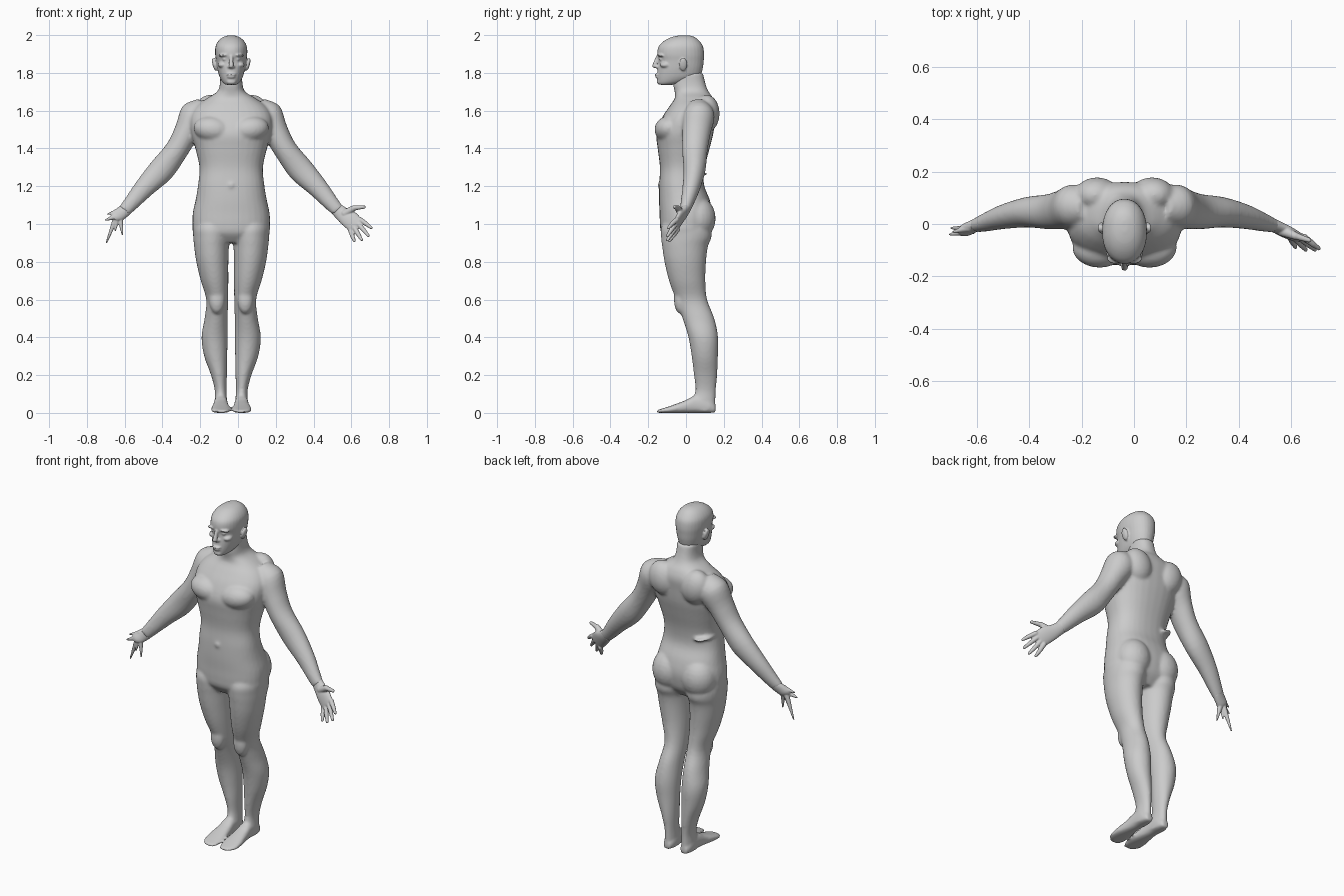
import bpy, bmesh, math
from mathutils import Vector, Matrix

X0 = -0.036          # body centre line
X, Y, Z = Vector((1, 0, 0)), Vector((0, 1, 0)), Vector((0, 0, 1))


def spline(rows, steps=4):
    """Catmull-Rom through the section rows."""
    out = []
    for i in range(len(rows) - 1):
        p = [rows[max(i - 1, 0)], rows[i], rows[i + 1], rows[min(i + 2, len(rows) - 1)]]
        for k in range(steps):
            t = k / steps
            out.append([0.5 * (2 * b + (c - a) * t + (2 * a - 5 * b + 4 * c - d) * t * t
                               + (3 * b - a - 3 * c + d) * t ** 3) for a, b, c, d in zip(*p)])
    return out + [list(rows[-1])]


def loft(bm, rows, u, v, power=2.0, n=32):
    """Rows are centre x, y, z and the two half sizes along u and v."""
    rings = []
    for x, y, z, a, b in spline(rows):
        ring = []
        for i in range(n):
            t = 2 * math.pi * i / n
            c, s = math.cos(t), math.sin(t)
            c = math.copysign(abs(c) ** (2 / power), c)
            s = math.copysign(abs(s) ** (2 / power), s)
            ring.append(bm.verts.new(Vector((x, y, z)) + u * a * c + v * b * s))
        rings.append(ring)
    for r, q in zip(rings, rings[1:]):
        for i in range(n):
            bm.faces.new((r[i], r[(i + 1) % n], q[(i + 1) % n], q[i]))
    bm.faces.new(rings[0])
    bm.faces.new(rings[-1])


def blob(bm, c, r, tilt=0):
    m = Matrix.Translation(c) @ Matrix.Rotation(tilt, 4, 'Y') @ Matrix.Diagonal((*r, 1))
    bmesh.ops.create_uvsphere(bm, u_segments=24, v_segments=14, radius=1, matrix=m)


def bone(bm, p, q, r1, r2):
    """Tapered round-ended rod from p to q."""
    p, q = Vector(p), Vector(q)
    m = Matrix.Translation((p + q) / 2) @ Z.rotation_difference(q - p).to_matrix().to_4x4()
    bmesh.ops.create_cone(bm, cap_ends=True, segments=14, radius1=r1, radius2=r2,
                          depth=(q - p).length, matrix=m)
    blob(bm, p, (r1,) * 3)
    blob(bm, q, (r2,) * 3)


def skin(bm, name, voxel, smooth):
    """Fuse overlapping volumes into one smooth skin."""
    bmesh.ops.recalc_face_normals(bm, faces=bm.faces[:])
    me = bpy.data.meshes.new(name)
    bm.to_mesh(me)
    bm.free()
    ob = bpy.data.objects.new(name, me)
    bpy.context.collection.objects.link(ob)
    mod = ob.modifiers.new("fuse", 'REMESH')
    mod.mode, mod.voxel_size, mod.use_smooth_shade = 'VOXEL', voxel, True
    if smooth:
        mod = ob.modifiers.new("relax", 'SMOOTH')
        mod.factor, mod.iterations = 0.5, smooth
    return ob


def upright(rows, cx=X0, s=1):
    """z, offset, half width, front y, back y -> loft rows."""
    return [(cx + s * o, (f + b) / 2, z, w, (b - f) / 2) for z, o, w, f, b in rows]


# Torso and neck
body = bmesh.new()
loft(body, upright([
    (.90, 0, .10, -.09, .08), (.95, 0, .195, -.13, .12), (1.0, 0, .205, -.138, .135),
    (1.06, 0, .203, -.14, .14), (1.13, 0, .188, -.143, .125), (1.21, 0, .175, -.142, .095),
    (1.30, 0, .168, -.138, .10), (1.40, 0, .19, -.150, .125), (1.48, 0, .212, -.157, .145),
    (1.56, 0, .218, -.128, .155), (1.62, 0, .19, -.09, .16), (1.665, 0, .13, -.06, .145),
    (1.70, 0, .075, -.06, .12), (1.74, 0, .060, -.068, .104), (1.80, 0, .058, -.06, .09)]),
    X, Y, 2.35)
blob(body, (X0, -.137, 1.205), (.018, .014, .018))          # navel
blob(body, (-.15, .02, 1.265), (.055, .095, .014), .15)     # waist fold

for s in (1, -1):
    # Chest, shoulder blades, buttocks, kneecaps
    blob(body, (X0 + s * .095, -.09, 1.50), (.105, .077, .07), s * -.15)
    blob(body, (X0 + s * .105, .11, 1.585), (.085, .068, .10), s * .3)
    blob(body, (X0 + s * .095, .06, 1.03), (.10, .097, .115))
    blob(body, (X0 + s * .075, -.03, .60), (.042, .034, .075))

    # Legs
    loft(body, upright([
        (1.04, .10, .08, -.10, .10), (.98, .103, .098, -.132, .13), (.93, .103, .098, -.132, .135),
        (.88, .104, .092, -.126, .116), (.80, .10, .085, -.114, .106), (.70, .088, .073, -.09, .102),
        (.60, .074, .058, -.054, .112), (.50, .08, .061, -.018, .15), (.40, .088, .069, .013, .17),
        (.30, .082, .061, .03, .169), (.20, .065, .042, .042, .165), (.12, .056, .031, .05, .158),
        (.06, .055, .033, .03, .156), (.005, .055, .032, .04, .155)], X0, s), X, Y)

    # Feet: y, offset, half width, top height
    loft(body, [(X0 + s * o, y, h / 2, w, h / 2) for y, o, w, h in (
        (.157, .055, .02, .04), (.12, .055, .034, .07), (.05, .055, .036, .09),
        (0, .055, .041, .068), (-.06, .056, .05, .045), (-.11, .056, .05, .028),
        (-.135, .053, .042, .02), (-.155, .048, .025, .014))], X, Z, 2.6)

    # Arms
    loft(body, [(X0 + s * o, y, z, a, b) for o, y, z, a, b in (
        (.14, .065, 1.635, .045, .05), (.19, .068, 1.575, .083, .083), (.24, .055, 1.48, .068, .075),
        (.29, .047, 1.39, .062, .067), (.37, .045, 1.285, .068, .058), (.46, .028, 1.19, .054, .047),
        (.525, .008, 1.115, .042, .036), (.565, -.005, 1.07, .035, .027))],
        Vector((s * .8, 0, .6)), Y)
skin(body, "body", .0085, 5)

# Head
head = bmesh.new()
loft(head, upright([
    (1.737, 0, .028, -.142, -.07), (1.75, 0, .045, -.150, .0), (1.78, 0, .062, -.153, .07),
    (1.82, 0, .073, -.150, .088), (1.865, 0, .080, -.145, .094), (1.90, 0, .085, -.152, .096),
    (1.94, 0, .083, -.145, .09), (1.97, 0, .067, -.115, .07), (1.99, 0, .042, -.075, .045),
    (1.999, 0, .012, -.03, .015)]), X, Y, 2.15)
bone(head, (X0, -.150, 1.885), (X0, -.166, 1.838), .009, .013)     # nose
blob(head, (X0, -.148, 1.832), (.021, .016, .010))
blob(head, (X0, -.150, 1.791), (.026, .016, .006))                 # lips
blob(head, (X0, -.149, 1.778), (.023, .015, .006))
blob(head, (X0, -.138, 1.752), (.026, .017, .014))                 # chin
for s in (1, -1):
    blob(head, (X0 + s * .036, -.132, 1.894), (.032, .02, .008), s * .1)   # brow
    blob(head, (X0 + s * .034, -.130, 1.872), (.013, .012, .007))          # eye
    blob(head, (X0 + s * .046, -.108, 1.842), (.025, .03, .016))           # cheek
    blob(head, (X0 + s * .088, -.015, 1.845), (.011, .022, .036), s * .25) # ear
skin(head, "head", .005, 3)

# Open right-hand side hand
hand = bmesh.new()
loft(hand, [(.52, 0, 1.08, .034, .026), (.55, -.014, 1.055, .04, .024),
            (.585, -.032, 1.03, .048, .022), (.62, -.05, .997, .046, .016),
            (.628, -.054, .989, .038, .011)], Vector((.72, 0, .69)), Y)
for k, m, t in (
        ((.648, -.05, 1.022), (.68, -.075, 1.00), (.705, -.093, .98)),
        ((.634, -.053, 1.003), (.665, -.078, .968), (.690, -.098, .938)),
        ((.614, -.052, .985), (.635, -.077, .948), (.655, -.098, .916)),
        ((.595, -.045, .970), (.605, -.068, .938), (.616, -.088, .911))):
    bone(hand, k, m, .0135, .012)
    bone(hand, m, t, .012, .008)
bone(hand, (.565, -.025, 1.055), (.615, -.045, 1.085), .022, .015)
bone(hand, (.615, -.045, 1.085), (.668, -.062, 1.09), .014, .009)
skin(hand, "open_hand", .004, 2)

# Crumpled opposite hand with spiky fingers
claw = bmesh.new()
loft(claw, [(-.59, 0, 1.08, .034, .026), (-.615, -.01, 1.06, .036, .024),
            (-.64, -.022, 1.04, .034, .024), (-.655, -.03, 1.028, .022, .016)],
     Vector((-.8, 0, .6)), Y)
for base, tip in (((-.65, -.03, 1.04), (-.703, -.04, 1.02)), ((-.645, -.02, 1.035), (-.697, -.015, .90)),
                  ((-.64, -.025, 1.03), (-.65, -.03, .965)), ((-.625, -.02, 1.04), (-.612, -.035, .942)),
                  ((-.63, -.015, 1.07), (-.69, -.03, 1.052))):
    bone(claw, base, tip, .016, .004)
skin(claw, "crumpled_hand", .0035, 1)
